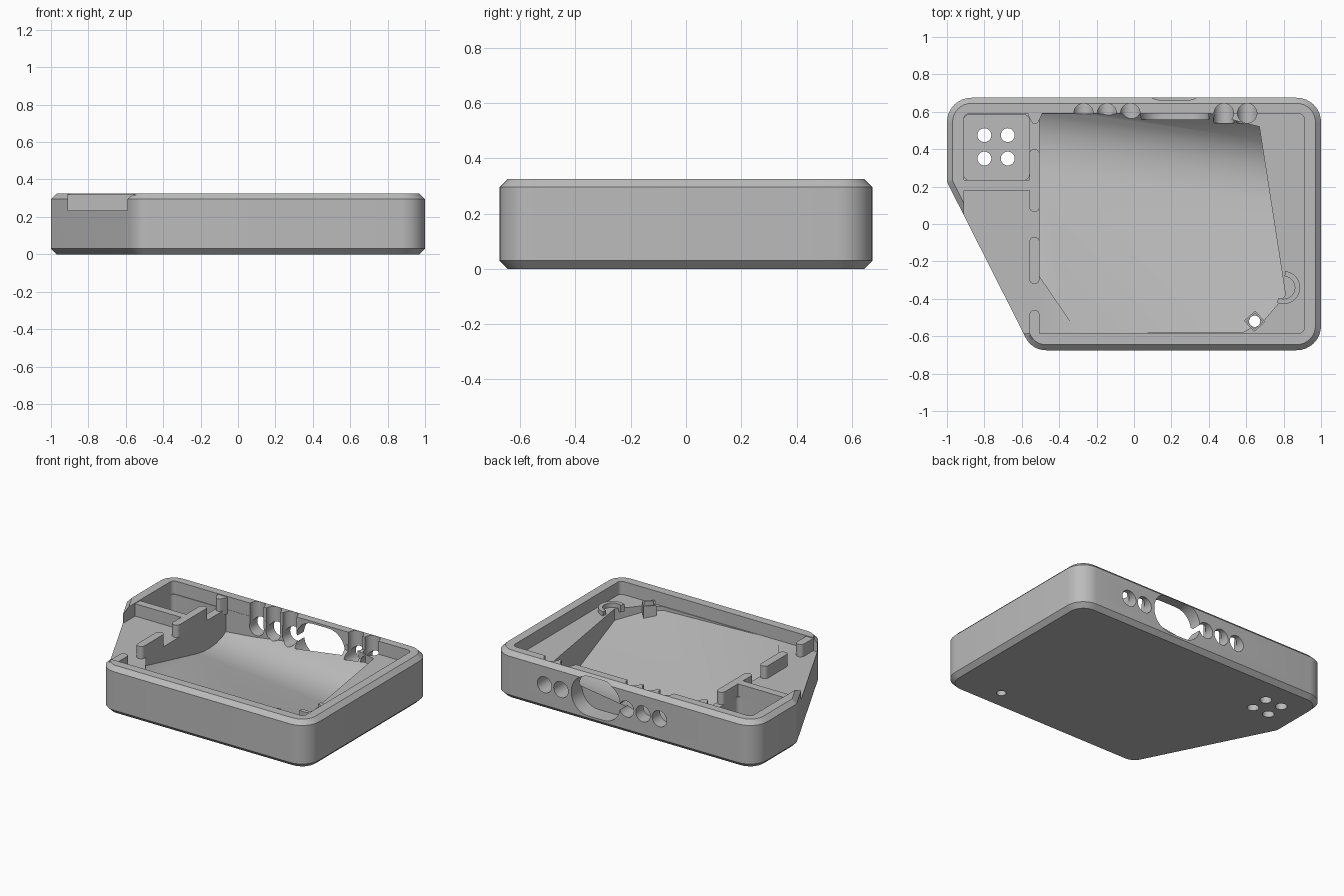
import bpy, bmesh, math
from mathutils import Vector, Matrix

cube = bpy.data.objects.get("Cube")
if cube:
    bpy.data.objects.remove(cube, do_unlink=True)

grey = bpy.data.materials.new("plain_grey")
grey.use_nodes = True
COLOUR = (0.5, 0.5, 0.5, 1)
grey.diffuse_color = COLOUR
grey.node_tree.nodes["Principled BSDF"].inputs["Base Color"].default_value = COLOUR

TOP, SHELF = 0.325, 0.235


def rounded(points, radius, steps=8):
    """Round every corner of a polygon; radius may be a list."""
    pts = [Vector(p) for p in points]
    radii = radius if isinstance(radius, list) else [radius] * len(pts)
    out = []
    for i, p in enumerate(pts):
        a = (pts[i - 1] - p).normalized()
        b = (pts[(i + 1) % len(pts)] - p).normalized()
        half = a.angle(b) / 2
        centre = p + (a + b).normalized() * radii[i] / math.sin(half)
        start = p + a * radii[i] / math.tan(half) - centre
        end = p + b * radii[i] / math.tan(half) - centre
        turn = end.angle_signed(start)
        for k in range(steps + 1):
            out.append(centre + Matrix.Rotation(turn * k / steps, 2) @ start)
    return out


def rect(x0, y0, x1, y1):
    return [(x0, y0), (x1, y0), (x1, y1), (x0, y1)]


def circle(x, y, r, n=32):
    return [(x + r * math.cos(math.tau * k / n), y + r * math.sin(math.tau * k / n)) for k in range(n)]


def prism(name, points, z0, z1, matrix=None, chamfer=0):
    """Extrude a flat outline from z0 to z1."""
    bm = bmesh.new()
    base = bm.faces.new([bm.verts.new((p[0], p[1], z0)) for p in points])
    new = bmesh.ops.extrude_face_region(bm, geom=[base])["geom"]
    bmesh.ops.translate(bm, verts=[g for g in new if isinstance(g, bmesh.types.BMVert)], vec=(0, 0, z1 - z0))
    if chamfer:
        edges = [e for e in bm.edges if abs(e.verts[0].co.z - e.verts[1].co.z) < 1e-5]
        bmesh.ops.bevel(bm, geom=edges, offset=chamfer, offset_type='WIDTH', segments=1, affect='EDGES')
    bmesh.ops.recalc_face_normals(bm, faces=bm.faces)
    if matrix:
        bm.transform(matrix)
    mesh = bpy.data.meshes.new(name)
    bm.to_mesh(mesh)
    bm.free()
    mesh.materials.append(grey)
    ob = bpy.data.objects.new(name, mesh)
    bpy.context.collection.objects.link(ob)
    return ob


def boolean(target, tool, operation='DIFFERENCE'):
    mod = target.modifiers.new(tool.name, 'BOOLEAN')
    mod.operation, mod.object, mod.solver = operation, tool, 'EXACT'
    bpy.context.view_layer.objects.active = target
    bpy.ops.object.modifier_apply(modifier=mod.name)
    bpy.data.objects.remove(tool, do_unlink=True)


# Outer shell with one slanted side and chamfered edges
outline = [(-0.545, -0.675), (1, -0.675), (1, 0.675), (-1, 0.675), (-1, 0.225)]
case = prism("case", rounded(outline, [0.12, 0.13, 0.13, 0.13, 0.06]), 0, TOP, chamfer=0.042)

# Shelf inside the rim, open on the slanted side
boolean(case, prism("shelf_cut", rounded(rect(-0.91, -0.585, 0.91, 0.59), 0.03), SHELF, 0.5))

# Main pocket: plan outline crossed with a tilted, curved floor profile
plan = [(-0.505, -0.28), (-0.3, -0.58), (0.58, -0.58), (0.69, -0.52), (0.81, -0.38),
        (0.67, 0.52), (0.4, 0.59), (-0.505, 0.588)]
floor_profile = [(-0.8, 0.283), (0.21, 0.045), (0.27, 0.036), (0.34, 0.033), (0.41, 0.04),
                 (0.48, 0.062), (0.54, 0.1), (0.7, 0.26), (0.8, 0.6), (-0.8, 0.6)]
pocket = prism("pocket_cut", plan, 0, 0.5)
along_x = Matrix(((0, 0, 1, 0), (1, 0, 0, 0), (0, 1, 0, 0), (0, 0, 0, 1)))
twist = Matrix.Rotation(math.radians(-8.3), 4, 'Z')
boolean(pocket, prism("floor_cut", floor_profile, -1.5, 1.5, twist @ along_x), 'INTERSECT')
boolean(case, pocket)

# Side box with four holes through its bottom
boolean(case, prism("box_cut", rounded(rect(-0.91, 0.235, -0.56, 0.585), 0.03), 0.045, SHELF + 0.01, chamfer=0))

# Walls and tabs standing on the shelf
walls = {
    "box_wall": rect(-0.93, 0.18, -0.52, 0.235),
    "long_tab": rounded(rect(-0.56, 0.065, -0.505, 0.4), 0.026),
    "middle_tab": rounded(rect(-0.56, -0.32, -0.505, -0.07), 0.026),
    "front_tab": rounded(rect(-0.56, -0.62, -0.505, -0.46), 0.026),
    "back_nub": rounded([(-0.58, 0.61), (-0.53, 0.51), (-0.48, 0.61)], 0.02),
}
for name, points in walls.items():
    boolean(case, prism(name, points, SHELF - 0.03, TOP - 0.005), 'UNION')

# Curved rib beside the pocket corner
arc = [math.radians(a) for a in range(-115, 91, 10)]
rib = [(0.8 + r * math.cos(a), -0.34 + r * math.sin(a))
       for r, angles in ((0.088, arc), (0.06, arc[::-1])) for a in angles]
boolean(case, prism("curved_rib", rib, SHELF - 0.02, SHELF + 0.03), 'UNION')

# Square post at the front corner, drilled through
spin = Matrix.Translation((0.645, -0.52, 0)) @ Matrix.Rotation(math.radians(42), 4, 'Z')
boolean(case, prism("corner_post", rect(-0.04, -0.04, 0.04, 0.04), 0.02, SHELF + 0.03, spin), 'UNION')
boolean(case, prism("post_cut", rect(-0.03, -0.03, 0.03, 0.03), 0.1, 0.5, spin))
holes = [(x, y, 0.037) for x in (-0.8, -0.675) for y in (0.35, 0.475)] + [(0.645, -0.52, 0.03)]
for x, y, r in holes:
    boolean(case, prism("hole_cut", circle(x, y, r), -0.1, 0.2))

# Round holes through the back wall, each with an inner slot open at the top
through_back = Matrix.Rotation(math.radians(90), 4, 'X')
for x in (-0.27, -0.145, -0.02, 0.48, 0.605):
    boolean(case, prism("button_cut", circle(x, 0.17, 0.055), -0.8, -0.54, through_back))
    boolean(case, prism("slot_cut", circle(x, 0.592, 0.052), 0.17, 0.5))

# Large oval opening in the back wall
opening = rounded(rect(0.03, 0.045, 0.4, 0.31), 0.125)
boolean(case, prism("opening_cut", opening, -0.8, -0.56, through_back))

bpy.ops.object.select_all(action='DESELECT')
case.select_set(True)
bpy.context.view_layer.objects.active = case
bpy.ops.object.shade_smooth_by_angle(angle=math.radians(25))
